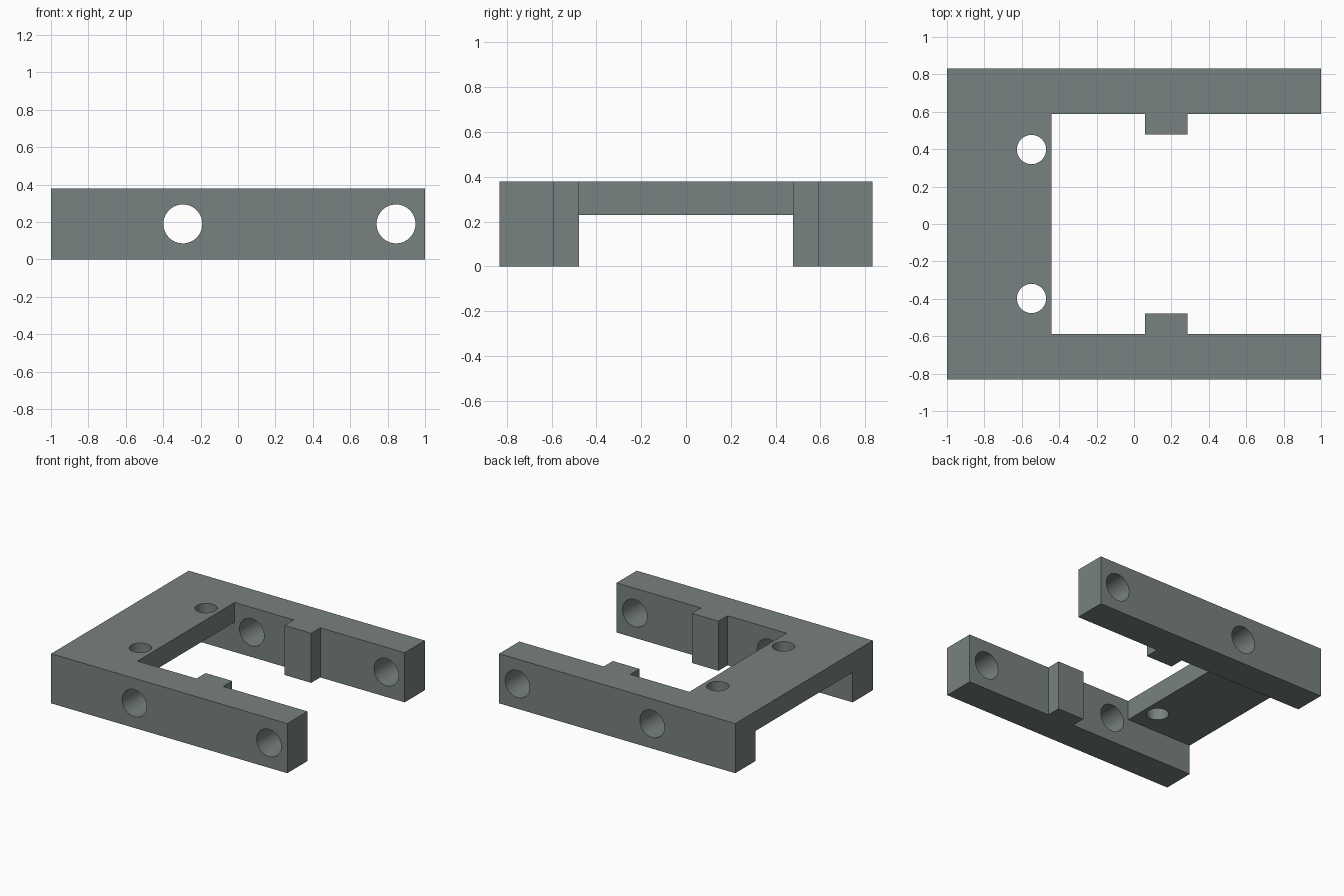
import bpy, bmesh, math

if "Cube" in bpy.data.objects:
    bpy.data.objects.remove(bpy.data.objects["Cube"])

gray = bpy.data.materials.new("slate gray")
gray.diffuse_color = (0.19, 0.22, 0.22, 1)
gray.use_nodes = True
gray.node_tree.nodes["Principled BSDF"].inputs["Base Color"].default_value = gray.diffuse_color

H = 0.38            # overall height
OUT, IN, TAB = 0.832, 0.588, 0.478   # y of outer wall, inner wall, tab face


def finish(bm, name):
    bmesh.ops.recalc_face_normals(bm, faces=bm.faces)
    mesh = bpy.data.meshes.new(name)
    bm.to_mesh(mesh)
    bm.free()
    ob = bpy.data.objects.new(name, mesh)
    bpy.context.collection.objects.link(ob)
    return ob


def prism(name, outline, z0, z1):
    bm = bmesh.new()
    face = bm.faces.new([bm.verts.new((x, y, z0)) for x, y in outline])
    ext = bmesh.ops.extrude_face_region(bm, geom=[face])["geom"]
    bmesh.ops.translate(bm, vec=(0, 0, z1 - z0),
                        verts=[v for v in ext if isinstance(v, bmesh.types.BMVert)])
    return finish(bm, name)


def cylinder(name, location, radius, depth, tilt=0):
    bpy.ops.mesh.primitive_cylinder_add(vertices=64, radius=radius, depth=depth,
                                        location=location, rotation=(tilt, 0, 0))
    bpy.context.object.name = name
    return bpy.context.object


def cut(body, cutter):
    cutter.hide_render = True
    mod = body.modifiers.new("cut", "BOOLEAN")
    mod.operation, mod.solver, mod.object = "DIFFERENCE", "EXACT", cutter
    bpy.context.view_layer.objects.active = body
    bpy.ops.object.modifier_apply(modifier=mod.name)
    bpy.data.objects.remove(cutter)


# U-shaped bracket with a locating tab inside each arm
half = [(-0.44, IN), (0.06, IN), (0.06, TAB), (0.285, TAB), (0.285, IN), (1, IN), (1, OUT), (-1, OUT)]
bracket = prism("bracket", half + [(x, -y) for x, y in reversed(half)], 0, H)
bracket.data.materials.append(gray)

# Channel under the bridge
cut(bracket, prism("channel_cutter", [(-1.1, -IN), (-0.3, -IN), (-0.3, IN), (-1.1, IN)], -0.1, 0.23))

# Cross holes through both arms
for x in (-0.295, 0.845):
    cut(bracket, cylinder("arm_hole_cutter", (x, 0, 0.19), 0.104, 2, math.pi / 2))

# Vertical screw holes through the bridge
for y in (-0.398, 0.398):
    cut(bracket, cylinder("bridge_hole_cutter", (-0.548, y, 0.3), 0.078, 0.5))

# Smooth hole walls, sharp edges
bpy.ops.object.select_all(action="DESELECT")
bracket.select_set(True)
bpy.context.view_layer.objects.active = bracket
bpy.ops.object.shade_smooth_by_angle(angle=math.radians(30))
